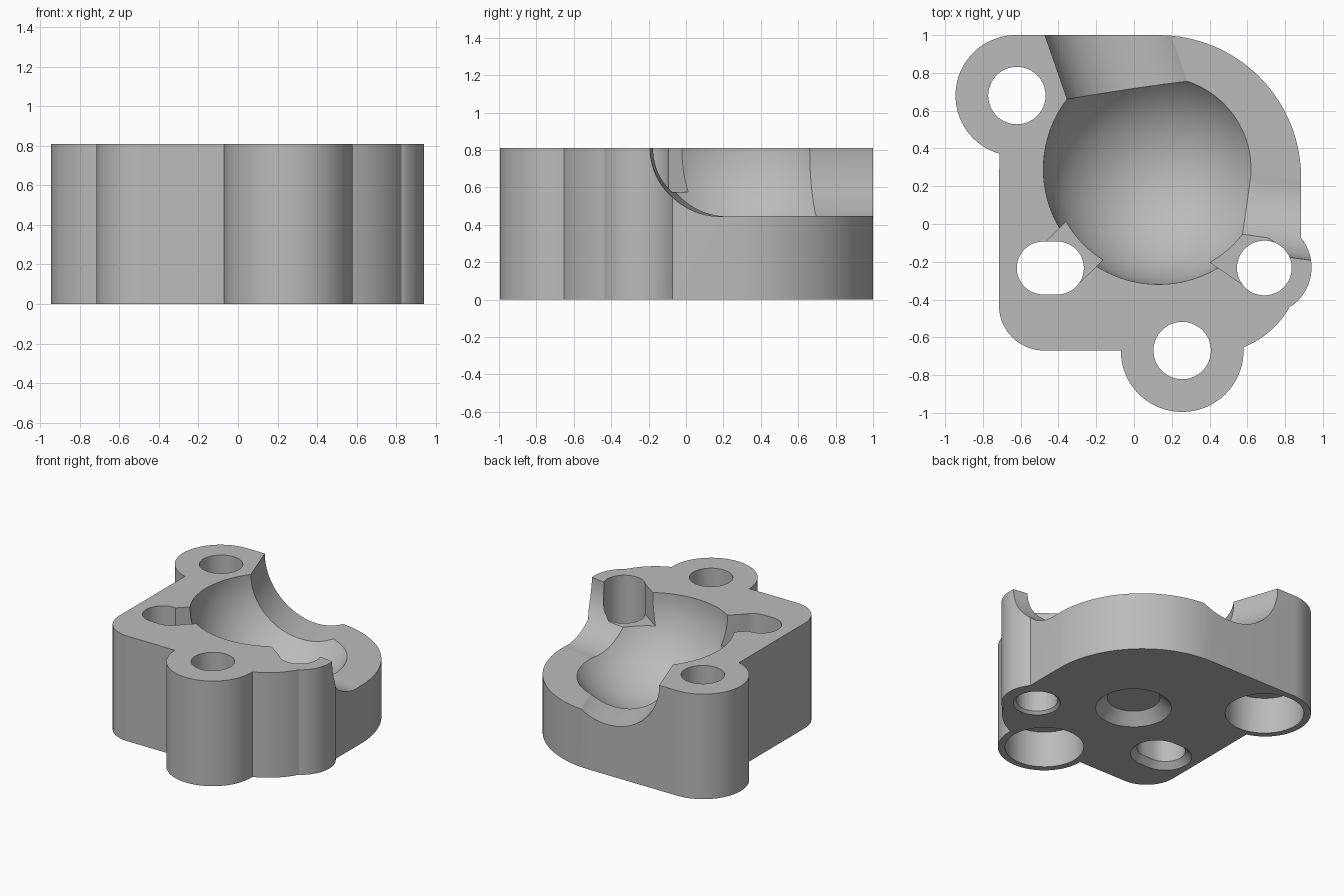
import bpy, bmesh
from math import cos, sin, radians, pi
from mathutils import Vector, Matrix

if "Cube" in bpy.data.objects:
    bpy.data.objects.remove(bpy.data.objects["Cube"])

HEIGHT = 0.81
SOCKET = Vector((0.13, 0.29, HEIGHT))

grey = bpy.data.materials.new("plain grey")
grey.use_nodes = True
grey.diffuse_color = (0.5, 0.5, 0.5, 1)
grey.node_tree.nodes["Principled BSDF"].inputs["Base Color"].default_value = (0.5, 0.5, 0.5, 1)


def arc(cx, cy, r, a0, a1):
    n = max(8, int(abs(a1 - a0) / 4))
    angles = [radians(a0 + (a1 - a0) * i / n) for i in range(n + 1)]
    return [(cx + r * cos(a), cy + r * sin(a)) for a in angles]


def add_object(name, bm):
    bmesh.ops.recalc_face_normals(bm, faces=bm.faces)
    mesh = bpy.data.meshes.new(name)
    bm.to_mesh(mesh)
    bm.free()
    mesh.materials.append(grey)
    ob = bpy.data.objects.new(name, mesh)
    bpy.context.collection.objects.link(ob)
    return ob


def prism(name, points, z0, z1):
    bm = bmesh.new()
    base = bm.faces.new([bm.verts.new((x, y, z0)) for x, y in points])
    top = bmesh.ops.extrude_face_region(bm, geom=[base])["geom"]
    verts = [v for v in top if isinstance(v, bmesh.types.BMVert)]
    bmesh.ops.translate(bm, verts=verts, vec=(0, 0, z1 - z0))
    return add_object(name, bm)


def cone(name, x, y, r0, r1, z0, z1, stretch=0.0):
    # Upright round cutter, optionally stretched into a slot along x
    bm = bmesh.new()
    bmesh.ops.create_cone(bm, cap_ends=True, segments=64, radius1=r0, radius2=r1, depth=z1 - z0,
                          matrix=Matrix.Translation((x, y, (z0 + z1) / 2)))
    for v in bm.verts:
        dx = v.co.x - x
        if abs(dx) > 1e-4:
            v.co.x += stretch if dx > 0 else -stretch
    return add_object(name, bm)


def trough(name, start, angle, r, length=1.6):
    # Round bar lying flat, reaching outward from the socket
    bm = bmesh.new()
    turn = Matrix.Rotation(radians(angle), 4, 'Z') @ Matrix.Rotation(pi / 2, 4, 'Y')
    bmesh.ops.create_cone(bm, cap_ends=True, segments=96, radius1=r, radius2=r, depth=length,
                          matrix=Matrix.Translation(start) @ turn @ Matrix.Translation((0, 0, length / 2)))
    return add_object(name, bm)


def neck(name, a, b, width):
    # Straight channel from the socket to a side hole
    a, b = Vector(a), Vector(b)
    d = (b - a).normalized()
    n = Vector((-d.y, d.x)) * width / 2
    return prism(name, [a + n, a - n, b - n, b + n], 0.575, 1.3)


def cut(body, cutter):
    cutter.hide_render = True
    mod = body.modifiers.new("cut", 'BOOLEAN')
    mod.operation = 'DIFFERENCE'
    mod.solver = 'EXACT'
    mod.object = cutter
    bpy.ops.object.modifier_apply(modifier=mod.name)
    bpy.data.objects.remove(cutter)


# Block outline with its three bosses
outline = (arc(0.255, -0.67, 0.325, 180, 363)
           + arc(0.4, -0.2, 0.487, -67, -29)
           + arc(0.69, -0.23, 0.25, -53, 39)
           + arc(0.13, 0.245, 0.755, 0, 90)
           + arc(-0.625, 0.68, 0.32, 90, 254)
           + arc(-0.475, -0.43, 0.24, 180, 270))
body = prism("socket_block", outline, 0, HEIGHT)
bpy.ops.object.select_all(action='DESELECT')
bpy.context.view_layer.objects.active = body
body.select_set(True)

# Ball socket
bm = bmesh.new()
bmesh.ops.create_uvsphere(bm, u_segments=96, v_segments=49, radius=0.61,
                          matrix=Matrix.Translation(SOCKET))
cut(body, add_object("socket_ball", bm))

# Open sweep: flat floor between two round troughs
sx, sy = SOCKET.xy
cut(body, prism("sweep_floor", [(sx, sy)] + arc(sx, sy, 1.4, -8, 100), 0.447, 1.3))
cut(body, trough("right_trough", SOCKET, -8, 0.365))
cut(body, trough("back_trough", (0.21, 0.32, HEIGHT), 109.2, 0.42))

# Screw holes with deep counterbores from below
for x, y in ((-0.62, 0.68), (0.255, -0.67)):
    cut(body, cone("screw_hole", x, y, 0.152, 0.152, -0.2, 1.2))
    cut(body, cone("counterbore", x, y, 0.275, 0.275, -0.2, 0.28))

# Side holes with chamfered mouths, and their necks into the socket
for x, r, flare, stretch in ((-0.443, 0.14, 0.045, 0.0375), (0.69, 0.145, 0.02, 0)):
    cut(body, cone("side_hole", x, -0.233, r, r, -0.2, 1.2, stretch))
    cut(body, cone("side_chamfer", x, -0.233, r + flare * 2, r - 0.003, -flare, flare + 0.003, stretch))
cut(body, neck("left_neck", (-0.1, 0.07), (-0.395, -0.22), 0.28))
cut(body, neck("right_neck", (0.37, -0.01), (0.69, -0.23), 0.28))

# Shallow tapered recess in the underside
cut(body, cone("base_recess", 0.13, 0.15, 0.346, 0.184, -0.08, 0.08))

bpy.ops.object.shade_smooth_by_angle(angle=radians(25))
